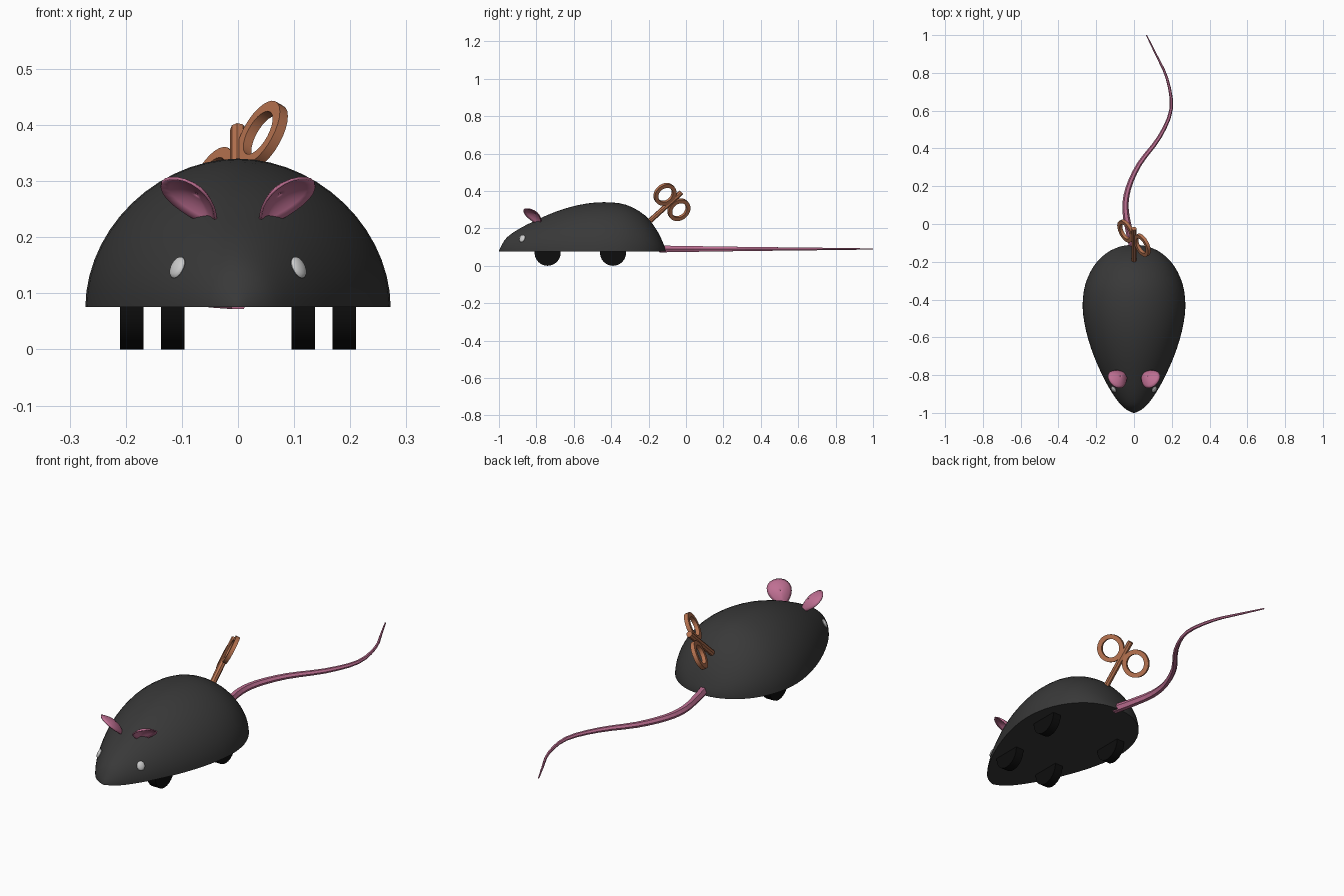
import bpy, bmesh, math
from mathutils import Vector, Matrix

if "Cube" in bpy.data.objects:
    bpy.data.objects.remove(bpy.data.objects["Cube"], do_unlink=True)


def material(name, rgb):
    mat = bpy.data.materials.new(name)
    mat.use_nodes = True
    mat.diffuse_color = (*rgb, 1)
    mat.node_tree.nodes["Principled BSDF"].inputs["Base Color"].default_value = (*rgb, 1)
    return mat


FUR = material("charcoal", (0.04, 0.04, 0.04))
RUBBER = material("black", (0.004, 0.004, 0.004))
PINK = material("pink", (0.52, 0.16, 0.29))
COPPER = material("copper", (0.47, 0.17, 0.08))
SILVER = material("light_grey", (0.6, 0.6, 0.6))


def finish(name, bm, mat, matrix=None, smooth=40):
    """Turn a bmesh into a shaded, coloured object."""
    if matrix:
        bm.transform(matrix)
    bmesh.ops.remove_doubles(bm, verts=bm.verts, dist=1e-5)
    bmesh.ops.recalc_face_normals(bm, faces=bm.faces)
    mesh = bpy.data.meshes.new(name)
    bm.to_mesh(mesh)
    bm.free()
    mesh.materials.append(mat)
    ob = bpy.data.objects.new(name, mesh)
    bpy.context.collection.objects.link(ob)
    if smooth:
        bpy.ops.object.select_all(action="DESELECT")
        bpy.context.view_layer.objects.active = ob
        ob.select_set(True)
        bpy.ops.object.shade_smooth_by_angle(angle=math.radians(smooth))
    return ob


def frame(x, y, z, origin):
    """Matrix that places local axes x, y, z at origin."""
    m = Matrix((x, y, z)).transposed().to_4x4()
    m.translation = origin
    return m


def resample(points, steps):
    """Catmull-Rom curve through points of any dimension."""
    pts = [Vector(p) for p in points]
    pts = [pts[0] * 2 - pts[1]] + pts + [pts[-1] * 2 - pts[-2]]
    out = []
    for a, b, c, d in zip(pts, pts[1:], pts[2:], pts[3:]):
        for i in range(steps):
            t = i / steps
            out.append(0.5 * (2 * b + (c - a) * t + (2 * a - 5 * b + 4 * c - d) * t**2
                              + (3 * b - a - 3 * c + d) * t**3))
    return out + [pts[-2]]


def skin(bm, rings, closed=True):
    """Bridge successive rings of points with quads."""
    vs = [[bm.verts.new(p) for p in ring] for ring in rings]
    n = len(vs[0])
    for r, s in zip(vs, vs[1:]):
        for i in range(n if closed else n - 1):
            j = (i + 1) % n
            bm.faces.new((r[i], r[j], s[j], s[i]))
    return vs


# Body: half-elliptic sections with a flat floor; stations are y, half width, height
FLOOR = 0.076
stations = [(-1, 0.004, 0.004), (-0.985, 0.036, 0.036), (-0.957, 0.07, 0.076),
            (-0.9, 0.112, 0.117), (-0.82, 0.158, 0.159), (-0.7, 0.212, 0.212),
            (-0.57, 0.253, 0.25), (-0.44, 0.272, 0.264), (-0.32, 0.258, 0.25),
            (-0.22, 0.211, 0.194), (-0.155, 0.147, 0.113), (-0.12, 0.075, 0.04),
            (-0.109, 0.004, 0.004)]
BULGE = 2 / 1.92


def section(y, w, h, count=28):
    ring = []
    for i in range(count + 1):
        c, s = math.cos(math.pi * i / count), math.sin(math.pi * i / count)
        ring.append((w * math.copysign(abs(c)**BULGE, c), y, FLOOR + h * max(s, 0)**BULGE))
    return ring


bm = bmesh.new()
rings = skin(bm, [section(*s) for s in resample(stations, 3)])
bm.faces.new(rings[0])
bm.faces.new(rings[-1])
finish("body", bm, FUR, smooth=50)

# Wheels: narrow front axle, wide rear axle
for side, sx in (("left", 1), ("right", -1)):
    for end, x, y in (("front", 0.116, -0.74), ("rear", 0.189, -0.39)):
        bm = bmesh.new()
        bmesh.ops.create_cone(bm, cap_ends=True, segments=24, radius1=0.07,
                              radius2=0.07, depth=0.042)
        place = Matrix.Translation((sx * x, y, 0.07)) @ Matrix.Rotation(math.pi / 2, 4, "Y")
        finish(f"{end}_{side}_wheel", bm, RUBBER, place)

# Ears: cupped teardrops leaning forward and outward
for side, sx in (("left", 1), ("right", -1)):
    root, tip = Vector((0.042, -0.785, 0.224)), Vector((0.118, -0.842, 0.31))
    length = (tip - root).length / 2
    along = (tip - root).normalized()
    out = along.cross(Vector((-0.43, -0.86, 0.29))).normalized()
    across = out.cross(along)
    bm = bmesh.new()
    rings = []
    for k in range(6):
        r = max(k / 5, 0.001)
        ring = []
        for i in range(24):
            a = math.tau * i / 24
            taper = 0.5 * (1 + math.cos(a))
            ring.append((r * math.cos(a) * length,
                         r * math.sin(a) * 0.058 * (0.3 + 0.8 * taper**0.5),
                         0.022 * (r * r - 0.7)))
        rings.append(ring)
    skin(bm, rings)
    place = Matrix.Diagonal((sx, 1, 1, 1)) @ frame(along, across, out, (root + tip) / 2)
    ear = finish(f"{side}_ear", bm, PINK, place)
    shell = ear.modifiers.new("thickness", "SOLIDIFY")
    shell.thickness = 0.005
    shell.offset = 0

# Eyes: flattened beads set into the cheeks
for side, sx in (("left", 1), ("right", -1)):
    normal = Vector((sx * 0.72, -0.55, 0.42)).normalized()
    bm = bmesh.new()
    bmesh.ops.create_uvsphere(bm, u_segments=16, v_segments=8, radius=0.021)
    bmesh.ops.scale(bm, verts=bm.verts, vec=(0.85, 1, 0.4))
    spin = normal.to_track_quat("Z", "Y").to_matrix().to_4x4()
    finish(f"{side}_eye", bm, SILVER, Matrix.Translation((sx * 0.108, -0.876, 0.146)) @ spin)

# Tail: tapering six-sided tube winding behind the body
path = resample([(0, -0.14), (-0.025, -0.04), (-0.045, 0.08), (-0.03, 0.19), (0.03, 0.32),
                 (0.135, 0.46), (0.197, 0.61), (0.175, 0.77), (0.115, 0.9), (0.066, 1)], 3)
rings = []
for i, p in enumerate(path):
    d = path[min(i + 1, len(path) - 1)] - path[max(i - 1, 0)]
    side = Vector((d.y, -d.x, 0)).normalized()
    r = 0.021 - 0.018 * i / (len(path) - 1)
    rings.append([Vector((p.x, p.y, 0.09)) + side * r * math.cos(math.tau * k / 6)
                  + Vector((0, 0, r * math.sin(math.tau * k / 6))) for k in range(6)])
bm = bmesh.new()
ends = skin(bm, rings)
bm.faces.new(ends[0])
bm.faces.new(ends[-1])
finish("tail", bm, PINK, smooth=0)

# Wind-up key: slanted shaft with two flat rings
shaft = Vector((0, 0.74, 0.67)).normalized()
spread = Vector((0.61, -0.54, 0.58))
spread = (spread - shaft * spread.dot(shaft)).normalized()
face = shaft.cross(spread)
bm = bmesh.new()
bmesh.ops.create_cone(bm, cap_ends=True, segments=8, radius1=0.014, radius2=0.014, depth=0.28)
finish("key_shaft", bm, COPPER, frame(spread, -face, shaft, Vector((0, -0.024, 0.393)) - shaft * 0.14),
       smooth=0)
hub = Vector((0, -0.075, 0.341))
for name, s in (("upper", 1), ("lower", -1)):
    bm = bmesh.new()
    profile = [(0.043, -0.009), (0.064, -0.009), (0.064, 0.009), (0.043, 0.009)]
    skin(bm, [[(r * math.cos(a), r * math.sin(a), h) for r, h in profile]
              for a in (math.tau * i / 28 for i in range(29))])
    finish(f"{name}_key_ring", bm, COPPER, frame(shaft, spread, face, hub + spread * s * 0.07))
